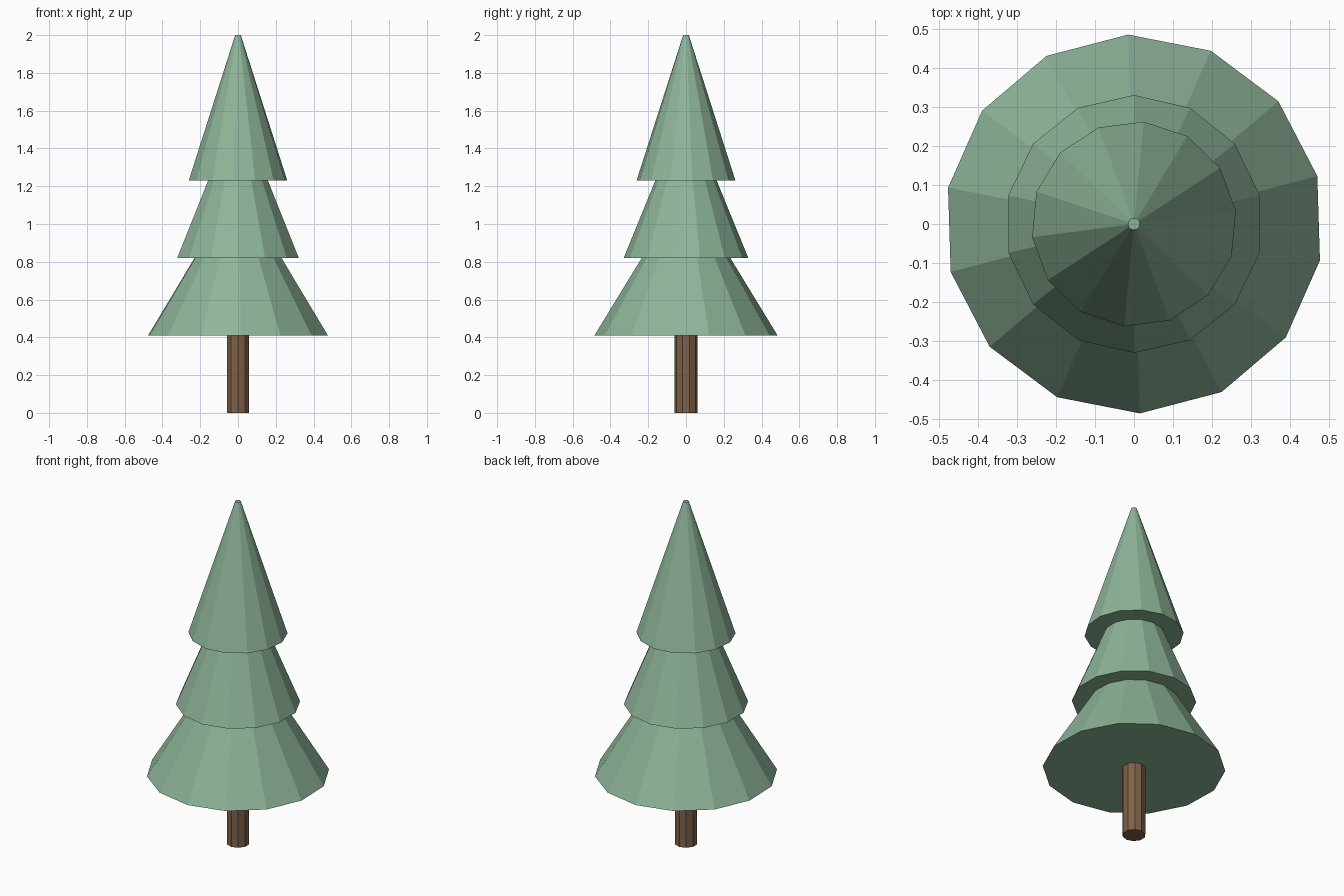
import bpy
from math import radians

if "Cube" in bpy.data.objects:
    bpy.data.objects.remove(bpy.data.objects["Cube"])


def material(name, color):
    m = bpy.data.materials.new(name)
    m.diffuse_color = (*color, 1)
    m.use_nodes = True
    m.node_tree.nodes["Principled BSDF"].inputs["Base Color"].default_value = m.diffuse_color
    return m


def frustum(name, sides, r_bottom, r_top, z, height, first_angle, mat):
    # Blender's cone starts its first vertex on +y (90 degrees)
    bpy.ops.mesh.primitive_cone_add(
        vertices=sides, radius1=r_bottom, radius2=r_top, depth=height,
        location=(0, 0, z + height / 2))
    ob = bpy.context.object
    ob.name = name
    # Aim the first corner at first_angle, whatever the primitive's start
    corner = ob.data.vertices[0].co
    from_y = radians(90) if abs(corner.x) < 1e-4 else 0
    ob.rotation_euler.z = radians(first_angle) - from_y
    ob.data.materials.append(mat)
    return ob


green = material("foliage_green", (0.27, 0.46, 0.32))
brown = material("bark_brown", (0.21, 0.12, 0.065))

# Trunk, running up into the lowest tier
frustum("trunk", 10, 0.062, 0.062, 0, 0.5, 90, brown)

# Foliage tiers: overlapping cones of equal height with small blunt tips
tiers = [("lower_foliage", 0.485, 0.41, 91.8),
         ("middle_foliage", 0.33, 0.82, 90),
         ("upper_foliage", 0.263, 1.23, 84.5)]
for name, radius, z, angle in tiers:
    frustum(name, 14, radius, 0.015, z, 0.77, angle, green)
